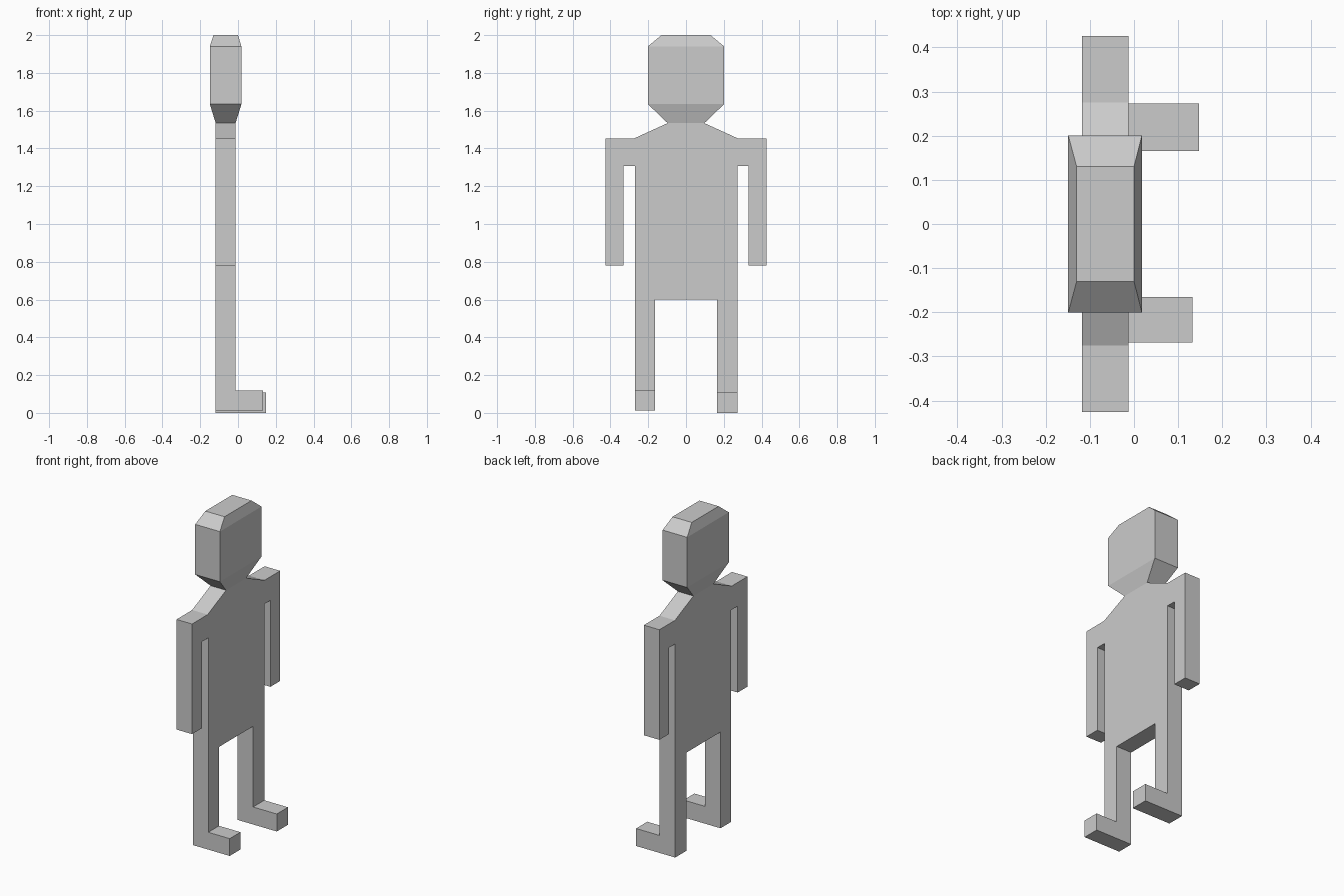
import bpy, bmesh

if "Cube" in bpy.data.objects:
    bpy.data.objects.remove(bpy.data.objects["Cube"])

grey = bpy.data.materials.new("light_grey")
grey.diffuse_color = (0.6, 0.6, 0.6, 1)
grey.use_nodes = True
grey.node_tree.nodes["Principled BSDF"].inputs["Base Color"].default_value = grey.diffuse_color

BACK, FRONT = -0.118, -0.013   # thickness of the flat body along x


def finish(name, bm):
    bmesh.ops.recalc_face_normals(bm, faces=bm.faces[:])
    mesh = bpy.data.meshes.new(name)
    bm.to_mesh(mesh)
    bm.free()
    mesh.materials.append(grey)
    ob = bpy.data.objects.new(name, mesh)
    bpy.context.collection.objects.link(ob)


def half_outline(leg_in, leg_out, sole, foot_top):
    """One side of the body from neck to crotch, as (distance from centre, z)."""
    return [(0.097, 1.534), (0.275, 1.453), (0.426, 1.453),      # neck, shoulder
            (0.426, 0.779), (0.332, 0.779), (0.332, 1.308),      # arm
            (leg_out, 1.308), (leg_out, foot_top), (leg_out, sole),  # flank, leg
            (leg_in, sole), (leg_in, foot_top), (leg_in, 0.601)]


# Body: flat silhouette with arms and legs, feet pulled out of the front
right = half_outline(0.165, 0.273, 0.0, 0.107)
left = half_outline(0.165, 0.269, 0.012, 0.118)
outline = right + [(-y, z) for y, z in reversed(left)]
n = len(outline)

bm = bmesh.new()
rear = [bm.verts.new((BACK, y, z)) for y, z in outline]
fore = [bm.verts.new((FRONT, y, z)) for y, z in outline]
bm.faces.new(rear)
front_face = bm.faces.new(fore)
for i in range(n - 1):   # the neck stays open under the head
    bm.faces.new((rear[i], rear[i + 1], fore[i + 1], fore[i]))

for a, b, reach in ((7, 10, 0.147), (n - 11, n - 8, 0.132)):
    shared = [f for f in fore[a].link_faces if f in fore[b].link_faces]
    bmesh.utils.face_split(shared[0], fore[a], fore[b])
    foot = min((f for f in fore[a].link_faces if f in fore[b].link_faces),
               key=lambda f: f.calc_center_median().z)
    tip = bmesh.ops.extrude_discrete_faces(bm, faces=[foot])["faces"][0]
    for v in tip.verts:
        v.co.x = reach
finish("body", bm)

# Head: stacked rectangles, narrow neck, straight sides, bevelled crown
bm = bmesh.new()
rings = []
for z, x0, x1, y in ((1.534, BACK, FRONT, 0.097), (1.634, -0.149, 0.018, 0.201),
                     (1.941, -0.149, 0.018, 0.201), (2.0, -0.13, 0.0, 0.13)):
    rings.append([bm.verts.new(p) for p in
                  ((x0, -y, z), (x1, -y, z), (x1, y, z), (x0, y, z))])
for lo, hi in zip(rings, rings[1:]):
    for i in range(4):
        j = (i + 1) % 4
        bm.faces.new((lo[i], lo[j], hi[j], hi[i]))
bm.faces.new(rings[-1])
finish("head", bm)
